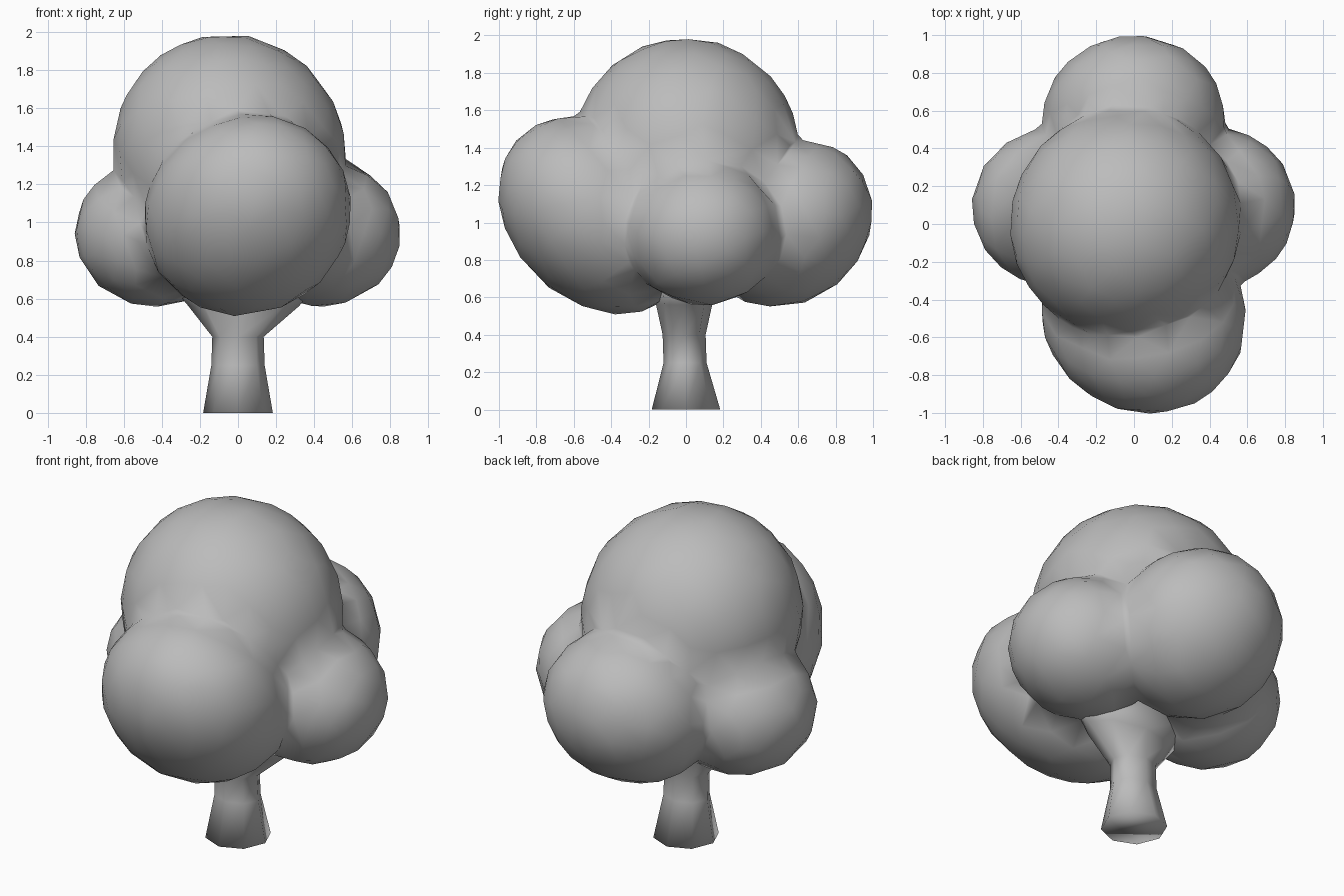
import bpy, bmesh, math
from mathutils import Vector, Matrix

cube = bpy.data.objects.get("Cube")
if cube:
    bpy.data.objects.remove(cube, do_unlink=True)

# One plain grey covers the whole tree
grey = bpy.data.materials.new("plain grey")
grey.use_nodes = True
colour = (0.5, 0.5, 0.5, 1)
grey.diffuse_color = colour
grey.node_tree.nodes["Principled BSDF"].inputs["Base Color"].default_value = colour


def add_object(name, bm):
    mesh = bpy.data.meshes.new(name)
    bmesh.ops.recalc_face_normals(bm, faces=bm.faces)
    for face in bm.faces:
        face.smooth = True
    bm.to_mesh(mesh)
    bm.free()
    mesh.materials.append(grey)
    obj = bpy.data.objects.new(name, mesh)
    bpy.context.collection.objects.link(obj)
    return obj


def leaf_clump(name, centre, radii, axis=(0, 0, 1), stretch=1):
    """Squashed ball of leaves, stretched along a slanting axis."""
    bm = bmesh.new()
    matrix = (Matrix.Translation(centre)
              @ Matrix.Scale(stretch, 4, Vector(axis).normalized())
              @ Matrix.Diagonal((*radii, 1)))
    bmesh.ops.create_icosphere(bm, subdivisions=4, radius=1, matrix=matrix)
    return add_object(name, bm)


def tube(name, rings, sides=8):
    """Closed tube through rings of (centre, x radius, y radius)."""
    bm = bmesh.new()
    loops = []
    for centre, rx, ry in rings:
        loops.append([bm.verts.new(Vector(centre) + Vector((
            rx * math.cos(math.tau * i / sides), ry * math.sin(math.tau * i / sides), 0)))
            for i in range(sides)])
    for low, high in zip(loops, loops[1:]):
        for i in range(sides):
            j = (i + 1) % sides
            bm.faces.new((low[i], low[j], high[j], high[i]))
    bm.faces.new(loops[0][::-1])
    bm.faces.new(loops[-1])
    return add_object(name, bm)


# Crown of five overlapping clumps
crown = leaf_clump("crown", (-0.045, 0.005, 1.37), (0.602, 0.605, 0.608),
                   (-1, -0.5, 1), 1.03)
clumps = [
    leaf_clump("front_clump", (0.05, -0.475, 1.04), (0.54, 0.462, 0.46),
               (0.15, -0.69, 0.7), 1.28),
    leaf_clump("back_clump", (0, 0.54, 0.995), (0.485, 0.425, 0.415), (0, 1, 1), 1.15),
]
for side, name in ((1, "left_clump"), (-1, "right_clump")):
    clumps.append(leaf_clump(name, (side * 0.43, 0.09, 0.945), (0.425, 0.415, 0.385)))

# Fuse the clumps and reduce them to broad facets
for clump in clumps:
    join = crown.modifiers.new("fuse", "BOOLEAN")
    join.operation = "UNION"
    join.solver = "EXACT"
    join.object = clump
remesh = crown.modifiers.new("blend", "REMESH")
remesh.mode = "VOXEL"
remesh.voxel_size = 0.03
remesh.use_smooth_shade = True
facets = crown.modifiers.new("facets", "DECIMATE")
facets.ratio = 0.03

# Apply the modifiers, then remove the separate clumps
bpy.context.view_layer.update()
fused = bpy.data.meshes.new_from_object(
    crown.evaluated_get(bpy.context.evaluated_depsgraph_get()))
crown.modifiers.clear()
crown.data = fused
fused.materials.clear()
fused.materials.append(grey)
for face in fused.polygons:
    face.use_smooth = True
    face.material_index = 0
for clump in clumps:
    bpy.data.objects.remove(clump, do_unlink=True)

# Trunk flares at the ground and fans out sideways under the crown
tube("trunk", [((0, 0, 0), 0.183, 0.183), ((0, -0.005, 0.25), 0.14, 0.115),
               ((0, -0.01, 0.4), 0.135, 0.115), ((0.03, -0.01, 0.56), 0.29, 0.15),
               ((0.03, 0, 0.72), 0.42, 0.18)])
